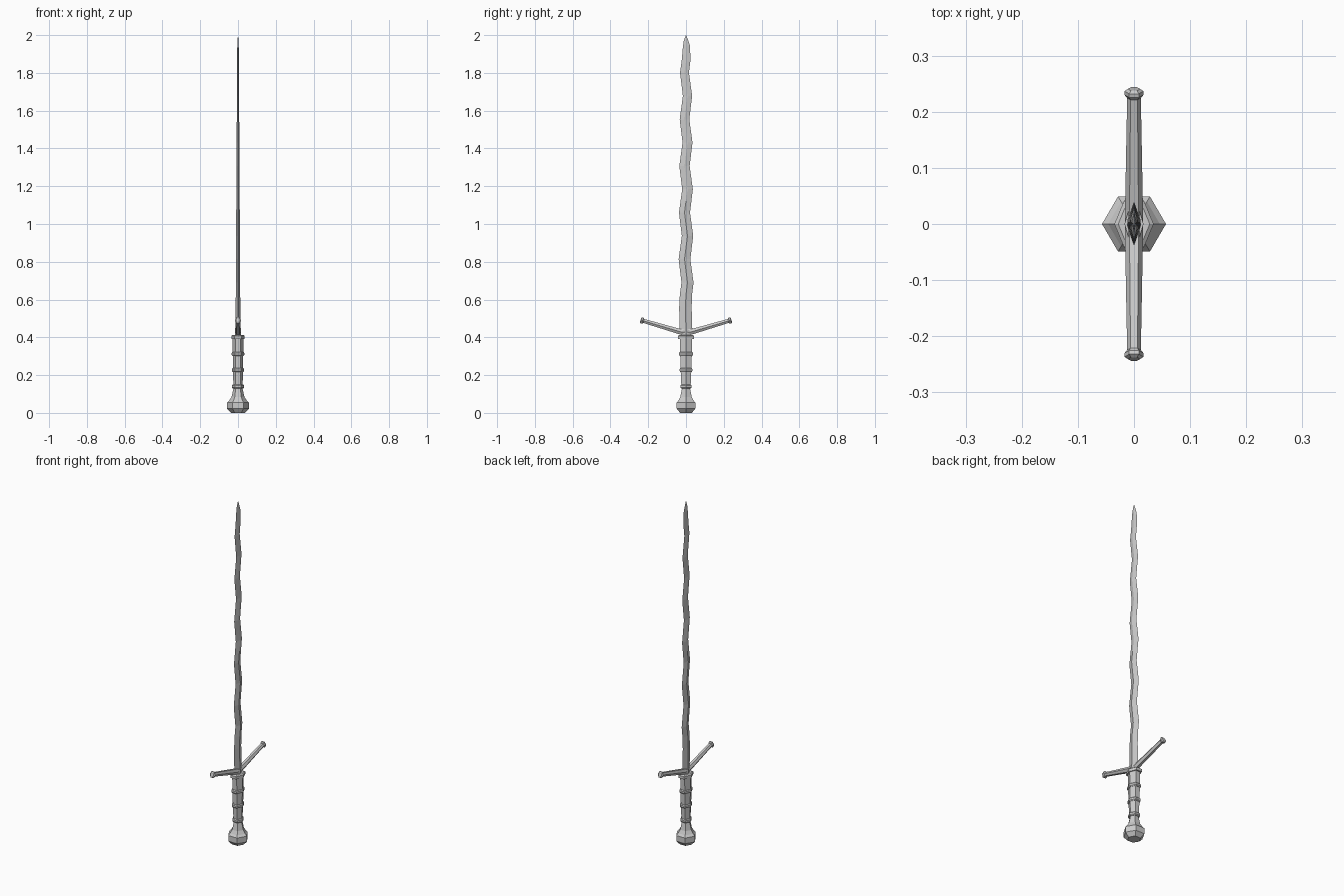
import bpy, bmesh, math

if "Cube" in bpy.data.objects:
    bpy.data.objects.remove(bpy.data.objects["Cube"])


def loft(name, sections):
    """Skin a list of equal-length point rings and cap both ends."""
    bm = bmesh.new()
    rings = [[bm.verts.new(p) for p in s] for s in sections]
    n = len(rings[0])
    for a, b in zip(rings, rings[1:]):
        for i in range(n):
            j = (i + 1) % n
            bm.faces.new((a[i], a[j], b[j], b[i]))
    bm.faces.new(rings[0][::-1])
    bm.faces.new(rings[-1])
    bmesh.ops.remove_doubles(bm, verts=bm.verts, dist=1e-5)
    bmesh.ops.recalc_face_normals(bm, faces=bm.faces)
    me = bpy.data.meshes.new(name)
    bm.to_mesh(me)
    bm.free()
    ob = bpy.data.objects.new(name, me)
    bpy.context.collection.objects.link(ob)
    return ob


HEX = [(math.cos(math.radians(60 * i)), math.sin(math.radians(60 * i)) / 0.866) for i in range(6)]


def hex_ring(rx, ry, z):
    return [(rx * c, ry * s, z) for c, s in HEX]


def hex_post(name, profile):
    return loft(name, [hex_ring(*p) for p in profile])


# Pommel with flared neck
hex_post("pommel", [(0.036, 0.031, 0.0), (0.057, 0.049, 0.022), (0.057, 0.049, 0.055),
                    (0.046, 0.040, 0.066), (0.034, 0.030, 0.085), (0.025, 0.022, 0.125),
                    (0.025, 0.022, 0.14)])

# Grip
hex_post("grip", [(0.024, 0.024, 0.13), (0.027, 0.029, 0.24), (0.029, 0.033, 0.395)])

# Grip rings and the top collar
for i, (z, rx, ry) in enumerate([(0.14, 0.032, 0.030), (0.227, 0.033, 0.034), (0.312, 0.034, 0.037)]):
    hex_post(f"grip_ring_{i + 1}", [(rx - 0.004, ry - 0.004, z - 0.010), (rx, ry, z - 0.005),
                                    (rx, ry, z + 0.005), (rx - 0.004, ry - 0.004, z + 0.010)])
hex_post("grip_collar", [(0.035, 0.042, 0.392), (0.035, 0.042, 0.408), (0.028, 0.034, 0.413)])


# Cross guard: hexagonal arms rising to each side
def guard_ring(y, z, rx, rz):
    return [(rx * c, y, z + rz * s) for c, s in HEX]


loft("guard", [guard_ring(*p) for p in [
    (-0.235, 0.490, 0.012, 0.011), (-0.025, 0.428, 0.016, 0.015),
    (0.025, 0.428, 0.016, 0.015), (0.235, 0.490, 0.012, 0.011)]])

# Flared knobs at the guard ends, square to the arm direction
slope = math.atan2(0.062, 0.21)
for name, side in (("guard_knob_left", -1), ("guard_knob_right", 1)):
    rings = []
    for d, r in [(-0.009, 0.012), (-0.003, 0.017), (0.004, 0.017), (0.008, 0.011)]:
        rings.append([(r * c,
                       side * (0.233 + d * math.cos(slope) - r * s * math.sin(slope)),
                       0.489 + d * math.sin(slope) + r * s * math.cos(slope)) for c, s in HEX])
    loft(name, rings)

# Guard block under the blade
hex_post("guard_block", [(0.017, 0.024, 0.405), (0.017, 0.028, 0.44)])

# Wavy diamond-section blade tapering to a point
blade = []
period = 0.247
stations = [0.42, 0.56] + [0.69 + period / 4 * k for k in range(-1, 20)] + [1.94, 1.97, 2.0]
for z in stations:
    t = (z - 0.42) / 1.58
    amp = 0.008 * min(1, max(0, (z - 0.5) / 0.15)) * min(1, max(0, (2.0 - z) / 0.15))
    mid = amp * math.cos(2 * math.pi * (z - 0.69) / period)
    w = 0.034 - 0.012 * t
    h = 0.013 - 0.009 * t
    if z > 1.93:
        w *= {1.94: 0.85, 1.97: 0.55, 2.0: 0.04}[z]
        h *= {1.94: 0.9, 1.97: 0.6, 2.0: 0.1}[z]
    blade.append([(h, mid, z), (0, mid + w, z), (-h, mid, z), (0, mid - w, z)])
loft("blade", blade)
